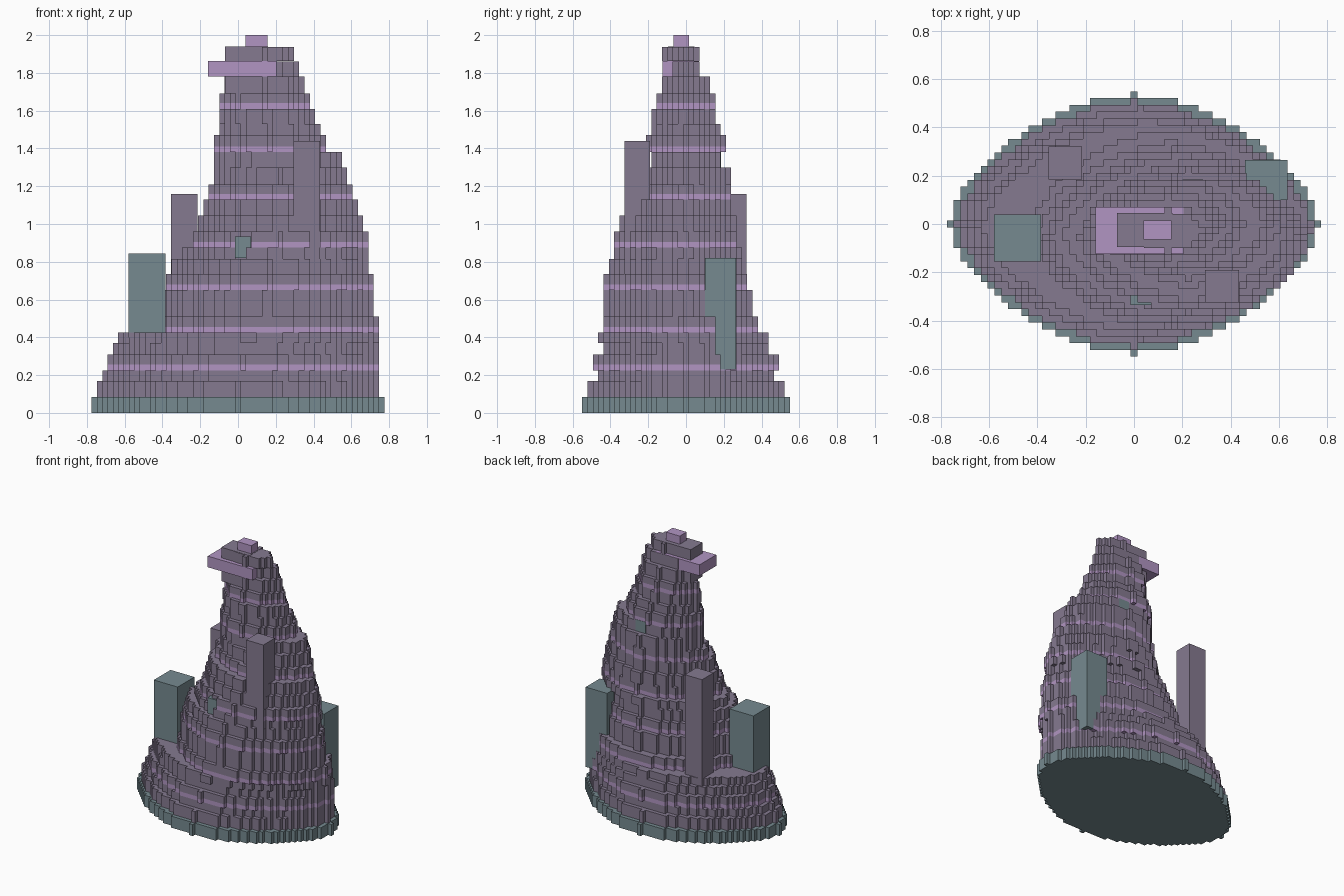
import bpy, bmesh, math

C = 1.55 / 55  # block size of the stepped outlines
N = 1.6        # outline exponent: a little more pointed than an ellipse


def material(name, rgb):
    m = bpy.data.materials.new(name)
    m.diffuse_color = (*rgb, 1)
    return m


STONE = material("stone", (0.235, 0.195, 0.28))
BAND = material("band", (0.44, 0.30, 0.54))
SLATE = material("slate", (0.18, 0.255, 0.28))


def finish(bm, name, mat):
    bmesh.ops.recalc_face_normals(bm, faces=bm.faces)
    me = bpy.data.meshes.new(name)
    bm.to_mesh(me)
    bm.free()
    me.materials.append(mat)
    ob = bpy.data.objects.new(name, me)
    bpy.context.collection.objects.link(ob)


def box(name, mat, x0, x1, y0, y1, z0, z1):
    bm = bmesh.new()
    bmesh.ops.create_cube(bm, size=1)
    for v in bm.verts:
        v.co = (x0 if v.co.x < 0 else x1,
                y0 if v.co.y < 0 else y1,
                z0 if v.co.z < 0 else z1)
    finish(bm, name, mat)


def stepped_disc(name, mat, x0, x1, y0, y1, z0, z1):
    """Pointed oval filling the given bounds, snapped to blocks, as one prism."""
    i0, i1 = round(x0 / C + 0.5), round(x1 / C - 0.5)
    j0, j1 = round(y0 / C + 0.5), round(y1 / C - 0.5)
    cx, cy = (i0 + i1) / 2, (j0 + j1) / 2
    rx, ry = (i1 - i0) / 2 + 0.12, (j1 - j0) / 2 + 0.12
    left, right = [], []
    for j in range(j0, j1 + 1):
        w = rx * max(0, 1 - abs((j - cy) / ry) ** N) ** (1 / N)
        a, b = math.ceil(cx - w) - 0.5, math.floor(cx + w) + 0.5
        if j in (j0, j1):  # narrow tip
            a, b = max(a, math.ceil(cx) - 0.5 - (cy % 1) * 8), min(b, math.floor(cx) + 0.5 + (cy % 1) * 8)
        if b <= a:
            continue
        right += [(b, j - 0.5), (b, j + 0.5)]
        left += [(a, j - 0.5), (a, j + 0.5)]
    pts = []
    for p in right + left[::-1]:
        if not pts or p != pts[-1]:
            pts.append(p)
    bm = bmesh.new()
    face = bm.faces.new([bm.verts.new((x * C, y * C, z0)) for x, y in pts])
    ext = bmesh.ops.extrude_face_region(bm, geom=[face], use_keep_orig=True)
    for v in ext["geom"]:
        if isinstance(v, bmesh.types.BMVert):
            v.co.z = z1
    finish(bm, name, mat)


# Mountain courses: top height, left, right, front, back
courses = [
    (0.17, -0.75, 0.745, -0.525, 0.52),
    (0.225, -0.72, 0.745, -0.50, 0.49),
    (0.31, -0.69, 0.745, -0.50, 0.49),
    (0.37, -0.665, 0.745, -0.47, 0.465),
    (0.425, -0.635, 0.745, -0.47, 0.435),
    (0.51, -0.44, 0.745, -0.47, 0.405),
    (0.65, -0.41, 0.715, -0.44, 0.36),
    (0.735, -0.385, 0.715, -0.44, 0.325),
    (0.815, -0.355, 0.69, -0.41, 0.30),
    (0.875, -0.30, 0.69, -0.385, 0.29),
    (0.96, -0.24, 0.69, -0.385, 0.265),
    (1.045, -0.215, 0.66, -0.355, 0.265),
    (1.13, -0.19, 0.635, -0.325, 0.25),
    (1.21, -0.16, 0.605, -0.27, 0.235),
    (1.30, -0.13, 0.575, -0.24, 0.235),
    (1.38, -0.13, 0.55, -0.21, 0.205),
    (1.47, -0.13, 0.465, -0.21, 0.205),
    (1.53, -0.10, 0.435, -0.185, 0.18),
    (1.61, -0.10, 0.405, -0.185, 0.155),
    (1.69, -0.10, 0.38, -0.16, 0.155),
    (1.78, -0.075, 0.35, -0.13, 0.125),
    (1.86, -0.07, 0.32, -0.10, 0.09),
]
band_starts = (0.225, 0.425, 0.65, 0.875, 1.13, 1.38, 1.61)

stepped_disc("base_plinth", SLATE, -0.775, 0.775, -0.55, 0.55, 0, 0.085)
z = 0.085
for n, (top, *bounds) in enumerate(courses, 1):
    if z in band_starts:  # thin coloured strip at the foot of the course
        stepped_disc(f"band_{n}", BAND, *bounds, z, z + 0.03)
        z += 0.03
    stepped_disc(f"course_{n}", STONE, *bounds, z, top)
    z = top

# Summit: overhanging ledge, head blocks and cap
box("summit_ledge", BAND, -0.16, 0.205, -0.125, 0.07, 1.78, 1.862)
box("summit_block", STONE, -0.07, 0.16, -0.095, 0.045, 1.69, 1.94)
stepped_disc("summit_shoulder", STONE, 0.0, 0.295, -0.13, 0.07, 1.862, 1.938)
box("summit_cap", BAND, 0.04, 0.155, -0.065, 0.015, 1.94, 2.0)

# Square towers standing on the slopes
box("left_tower", SLATE, -0.58, -0.385, -0.155, 0.04, 0.40, 0.845)
box("right_tower", SLATE, 0.46, 0.635, 0.10, 0.265, 0.23, 0.82)
box("front_tower", STONE, 0.295, 0.435, -0.325, -0.19, 0.70, 1.44)
box("back_tower", STONE, -0.355, -0.215, 0.185, 0.32, 0.30, 1.16)

# Small blocks set into the wall
box("front_niche", SLATE, -0.015, 0.07, -0.335, -0.25, 0.82, 0.935)
box("back_niche", SLATE, 0.20, 0.285, 0.10, 0.185, 1.27, 1.385)
